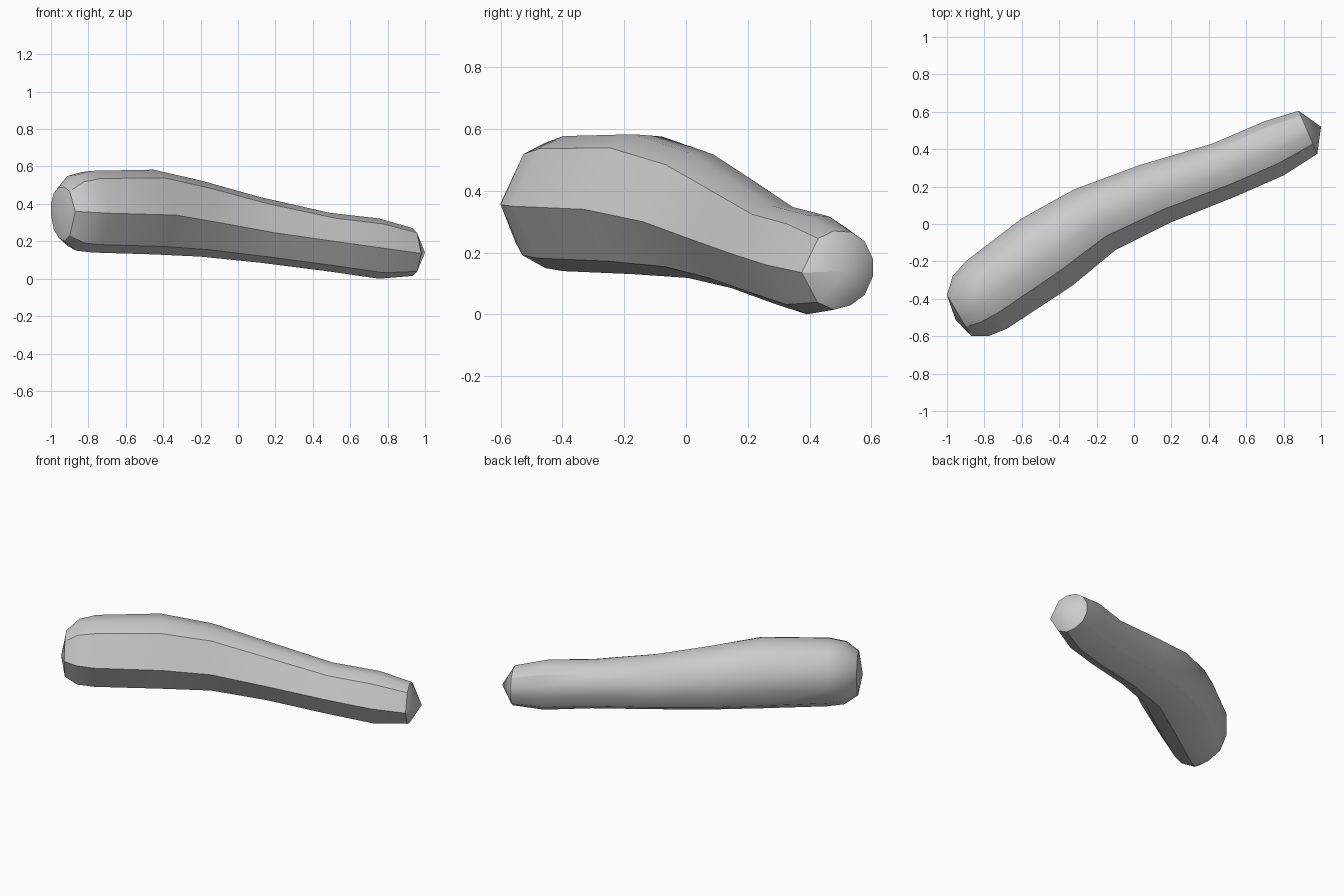
import bpy, bmesh, math
from mathutils import Vector

cube = bpy.data.objects.get("Cube")
if cube:
    bpy.data.objects.remove(cube)

grey = bpy.data.materials.new("light_grey")
grey.use_nodes = True
colour = (0.6, 0.6, 0.6, 1)
grey.diffuse_color = colour
grey.node_tree.nodes["Principled BSDF"].inputs["Base Color"].default_value = colour

# Cross-section: a front ridge with flat bevels, rounded at the back
section = [(-1, 0), (-.54, .82), (-.1, 1), (.4, .97), (.77, .75), (1, .33),
           (1, -.1), (.77, -.6), (.37, -.88), (-.1, -1), (-.56, -.8)]

# Stations: front x, y; back x, y; top, ridge and bottom heights
stations = [
    (-.87, -.60, -1.0, -.38, .49, .36, .20),
    (-.78, -.60, -.97, -.28, .555, .355, .15),
    (-.68, -.56, -.90, -.20, .577, .35, .14),
    (-.33, -.33, -.60, .03, .583, .34, .13),
    (-.10, -.14, -.32, .185, .525, .30, .118),
    (.20, .01, .03, .315, .435, .245, .085),
    (.55, .15, .42, .43, .352, .195, .038),
    (.80, .26, .70, .55, .322, .16, 0),
    (.98, .375, .88, .605, .27, .135, .015)]

# Limb body: loft the section through the stations
bm = bmesh.new()
rings = []
for fx, fy, bx, by, top, mid, low in stations:
    front, back = Vector((fx, fy, mid)), Vector((bx, by, mid))
    ring = []
    for u, v in section:
        p = front.lerp(back, (u + 1) / 2)
        p.z += v * (top - mid if v > 0 else mid - low)
        ring.append(bm.verts.new(p))
    rings.append(ring)

n = len(section)
for a, b in zip(rings, rings[1:]):
    for i in range(n):
        j = (i + 1) % n
        bm.faces.new((a[i], a[j], b[j], b[i]))

# Shallow pointed caps at both ends
for ring, tip in ((rings[0], (-.955, -.51, .34)), (rings[-1], (1, .52, .14))):
    apex = bm.verts.new(tip)
    for i in range(n):
        bm.faces.new((ring[i], ring[(i + 1) % n], apex))
bmesh.ops.recalc_face_normals(bm, faces=bm.faces)

mesh = bpy.data.meshes.new("limb")
bm.to_mesh(mesh)
bm.free()
mesh.materials.append(grey)
limb = bpy.data.objects.new("limb", mesh)
bpy.context.collection.objects.link(limb)
bpy.context.view_layer.objects.active = limb
limb.select_set(True)
bpy.ops.object.shade_smooth_by_angle(angle=math.radians(30))
